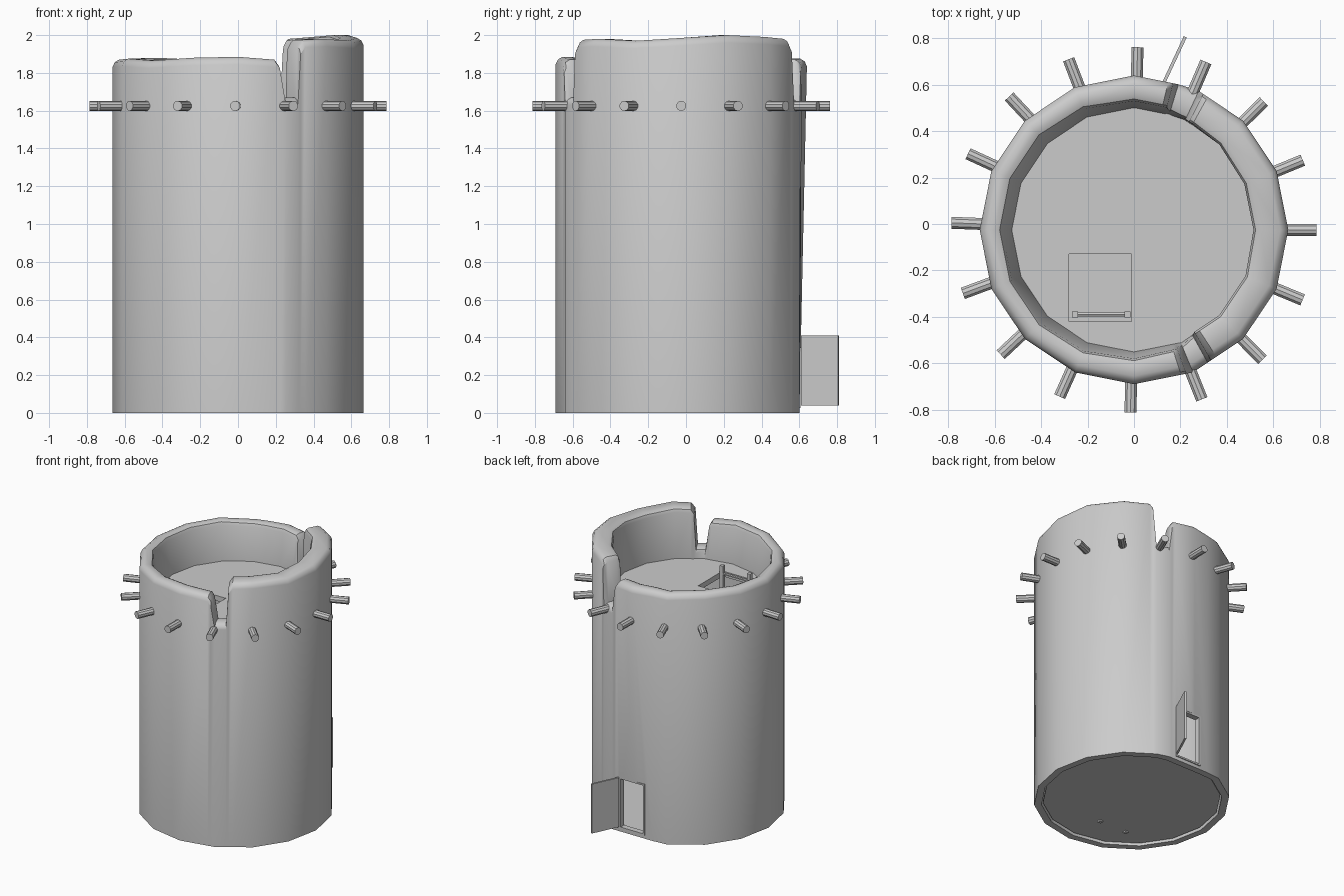
import bpy, bmesh
from math import sin, cos, pi, radians, degrees
from mathutils import Vector, Matrix

if "Cube" in bpy.data.objects:
    bpy.data.objects.remove(bpy.data.objects["Cube"])

CY = -0.025          # tower axis in y
SIDES = 16
R = 0.665
FLOOR = 1.60


def finish(name, bm, smooth=True):
    bmesh.ops.recalc_face_normals(bm, faces=bm.faces)
    me = bpy.data.meshes.new(name)
    bm.to_mesh(me)
    bm.free()
    ob = bpy.data.objects.new(name, me)
    bpy.context.collection.objects.link(ob)
    bpy.ops.object.select_all(action='DESELECT')
    bpy.context.view_layer.objects.active = ob
    ob.select_set(True)
    if smooth:
        bpy.ops.object.shade_smooth_by_angle(angle=radians(35))
    return ob


def add_box(bm, lo, hi, mat=Matrix()):
    lo, hi = Vector(lo), Vector(hi)
    m = mat @ Matrix.Translation((lo + hi) / 2) @ Matrix.Diagonal((*(hi - lo), 1))
    bmesh.ops.create_cube(bm, size=1, matrix=m)


def add_rod(bm, a, b, r, seg=8):
    a, b = Vector(a), Vector(b)
    q = (b - a).to_track_quat('Z', 'Y').to_matrix().to_4x4()
    bmesh.ops.create_cone(bm, cap_ends=True, segments=seg, radius1=r, radius2=r,
                          depth=(b - a).length, matrix=Matrix.Translation((a + b) / 2) @ q)


def cut(ob, lo, hi):
    bm = bmesh.new()
    add_box(bm, lo, hi)
    cutter = finish("cutter", bm, False)
    cutter.hide_render = True
    mod = ob.modifiers.new("cut", 'BOOLEAN')
    mod.operation, mod.solver, mod.object = 'DIFFERENCE', 'EXACT', cutter
    bpy.context.view_layer.objects.active = ob
    bpy.ops.object.modifier_apply(modifier="cut")
    bpy.data.objects.remove(cutter)


def poly_r(r, deg):
    step = 360 / SIDES
    return r * cos(pi / SIDES) / cos(radians(deg % step - step / 2))


# Tower wall: (angle, rim height, inner rim radius), two notches split low and tall rims
stations = [(-57, 1.975, .52), (-45, 1.98, .52), (-22.5, 1.97, .52), (0, 1.985, .515),
            (22.5, 2.0, .515), (45, 1.99, .52), (61, 1.98, .53), (63, 1.95, .53),
            (65, 1.66, .53), (73, 1.66, .54), (75, 1.84, .555), (77, 1.87, .555),
            (90, 1.875, .555), (103, 1.875, .56), (112.5, 1.87, .565), (135, 1.88, .57),
            (157.5, 1.875, .57), (180, 1.87, .57), (202.5, 1.875, .57), (225, 1.865, .57),
            (247.5, 1.88, .565), (270, 1.885, .555), (288, 1.87, .55), (290, 1.84, .55),
            (292.5, 1.67, .54), (299, 1.67, .53), (300.5, 1.94, .52)]
bm = bmesh.new()
rings = []
for deg, h, ri in stations:
    s, c = sin(radians(deg)), cos(radians(deg))
    ro, ri = poly_r(R, deg), poly_r(ri, deg)
    base_o, base_i = ro, poly_r(.615, deg)
    if s > .8:                       # flattened wall around the door
        base_o, base_i = min(ro, .625 / s), min(base_i, .575 / s)
    prof = [(base_o, 0), (ro, h - .04), (ro - .012, h - .014), (ro - .035, h),
            (ri + .03, h), (ri + .009, h - .009), (ri, h - .03),
            (poly_r(.525, deg), FLOOR - .01), (poly_r(.525, deg), FLOOR - .05),
            (base_i, FLOOR - .08), (base_i, 0)]
    rings.append([bm.verts.new((r * c, CY + r * s, z)) for r, z in prof])
for a, b in zip(rings, rings[1:] + rings[:1]):
    n = len(a)
    for i in range(n):
        j = (i + 1) % n
        bm.faces.new((a[i], a[j], b[j], b[i]))
wall = finish("tower_wall", bm)
cut(wall, (-.08, .45, .03), (.13, .75, .41))


# Upper and ground floors
def disc(name, r, z0, z1):
    bm = bmesh.new()
    bmesh.ops.create_cone(bm, cap_ends=True, segments=SIDES, radius1=r, radius2=r,
                          depth=z1 - z0, matrix=Matrix.Translation((0, CY, (z0 + z1) / 2)))
    return finish(name, bm)


upper = disc("upper_floor", .545, FLOOR - .04, FLOOR)
cut(upper, (-.28, -.42, 1.4), (-.01, -.13, 1.8))
ground = disc("ground_floor", .605, .015, .03)

# Beam ends around the top
bm = bmesh.new()
for k in range(SIDES):
    a = 2 * pi * k / SIDES
    a -= radians(1.1) * (1 - cos(a))
    d = Vector((cos(a), sin(a), 0))
    o = Vector((0, CY, 1.625))
    add_rod(bm, o + d * .62, o + d * .787, .027, 10)
finish("beam_ends", bm)

# Door frame and open door
bm = bmesh.new()
for x in (-.08, .118):
    add_box(bm, (x, .565, .03), (x + .012, .607, .41))
add_box(bm, (-.08, .565, .398), (.13, .607, .41))
add_box(bm, (-.08, .565, .025), (.13, .607, .037))
finish("door_frame", bm, False)
bm = bmesh.new()
m = Matrix.Translation((.13, .612, 0)) @ Matrix.Rotation(radians(65), 4, 'Z')
add_box(bm, (0, -.007, .04), (.215, .007, .41), m)
finish("door", bm, False)

# Ladder through the hatch
bm = bmesh.new()
for x in (-.255, -.028):
    add_box(bm, (x - .013, -.403, .005), (x + .013, -.377, 1.66))
for i in range(11):
    z = .12 + i * .148
    add_rod(bm, (-.255, -.39, z), (-.028, -.39, z), .009, 6)
finish("ladder", bm, False)
